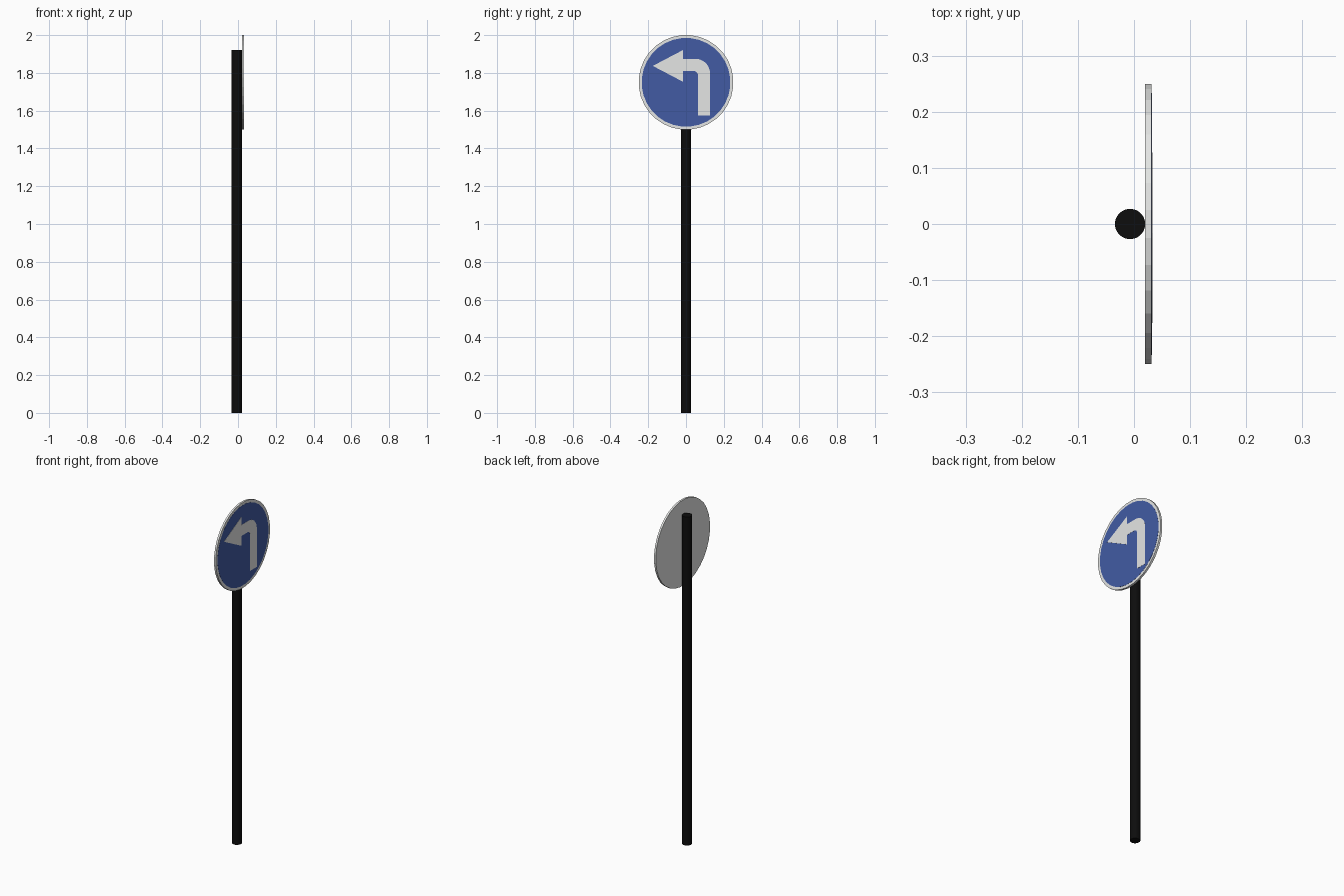
import bpy, bmesh, math

if "Cube" in bpy.data.objects:
    bpy.data.objects.remove(bpy.data.objects["Cube"])


def material(name, rgb):
    m = bpy.data.materials.new(name)
    m.diffuse_color = (*rgb, 1)
    m.use_nodes = True
    m.node_tree.nodes["Principled BSDF"].inputs["Base Color"].default_value = m.diffuse_color
    return m


WHITE = material("white", (0.78, 0.79, 0.78))
BLUE = material("blue", (0.054, 0.105, 0.37))
BLACK = material("black", (0.004, 0.004, 0.004))


def prism(name, outline, axis, start, end, mat):
    """Extrude a 2D outline along x (outline = y,z) or z (outline = x,y)."""
    def place(p, d):
        return (d, p[0], p[1]) if axis == "x" else (p[0], p[1], d)
    bm = bmesh.new()
    a = [bm.verts.new(place(p, start)) for p in outline]
    b = [bm.verts.new(place(p, end)) for p in outline]
    bm.faces.new(a[::-1])
    bm.faces.new(b)
    n = len(a)
    for i in range(n):
        j = (i + 1) % n
        bm.faces.new((a[i], a[j], b[j], b[i]))
    bmesh.ops.recalc_face_normals(bm, faces=bm.faces)
    mesh = bpy.data.meshes.new(name)
    bm.to_mesh(mesh)
    bm.free()
    mesh.materials.append(mat)
    ob = bpy.data.objects.new(name, mesh)
    bpy.context.collection.objects.link(ob)
    return ob


def arc(cx, cy, r, a0, a1, steps):
    return [(cx + r * math.cos(math.radians(a0 + (a1 - a0) * i / steps)),
             cy + r * math.sin(math.radians(a0 + (a1 - a0) * i / steps)))
            for i in range(steps + 1)]


def circle(cx, cy, r, n=32):
    half = 180 / n
    return arc(cx, cy, r, half, 360 + half, n)[:-1]


# Round post behind the sign
prism("post", circle(-0.007, 0, 0.027), "z", 0, 1.92, BLACK)

# White disc, its edge showing as a rim around the blue face
prism("sign_disc", circle(0, 1.75, 0.251), "x", 0.02, 0.0315, WHITE)
prism("blue_face", circle(0, 1.75, 0.235), "x", 0.0312, 0.0322, BLUE)

# Left-turn arrow: head, outer bend, stem, inner bend
arrow = [(-0.016, 1.81), (-0.016, 1.753), (-0.176, 1.837), (-0.016, 1.921), (-0.016, 1.874)]
arrow += arc(0.052, 1.799, 0.075, 90, 0, 8)
arrow += [(0.127, 1.575), (0.064, 1.575)]
arrow += arc(0.041, 1.787, 0.023, 0, 90, 5)
prism("turn_arrow", arrow, "x", 0.0320, 0.0330, WHITE)
